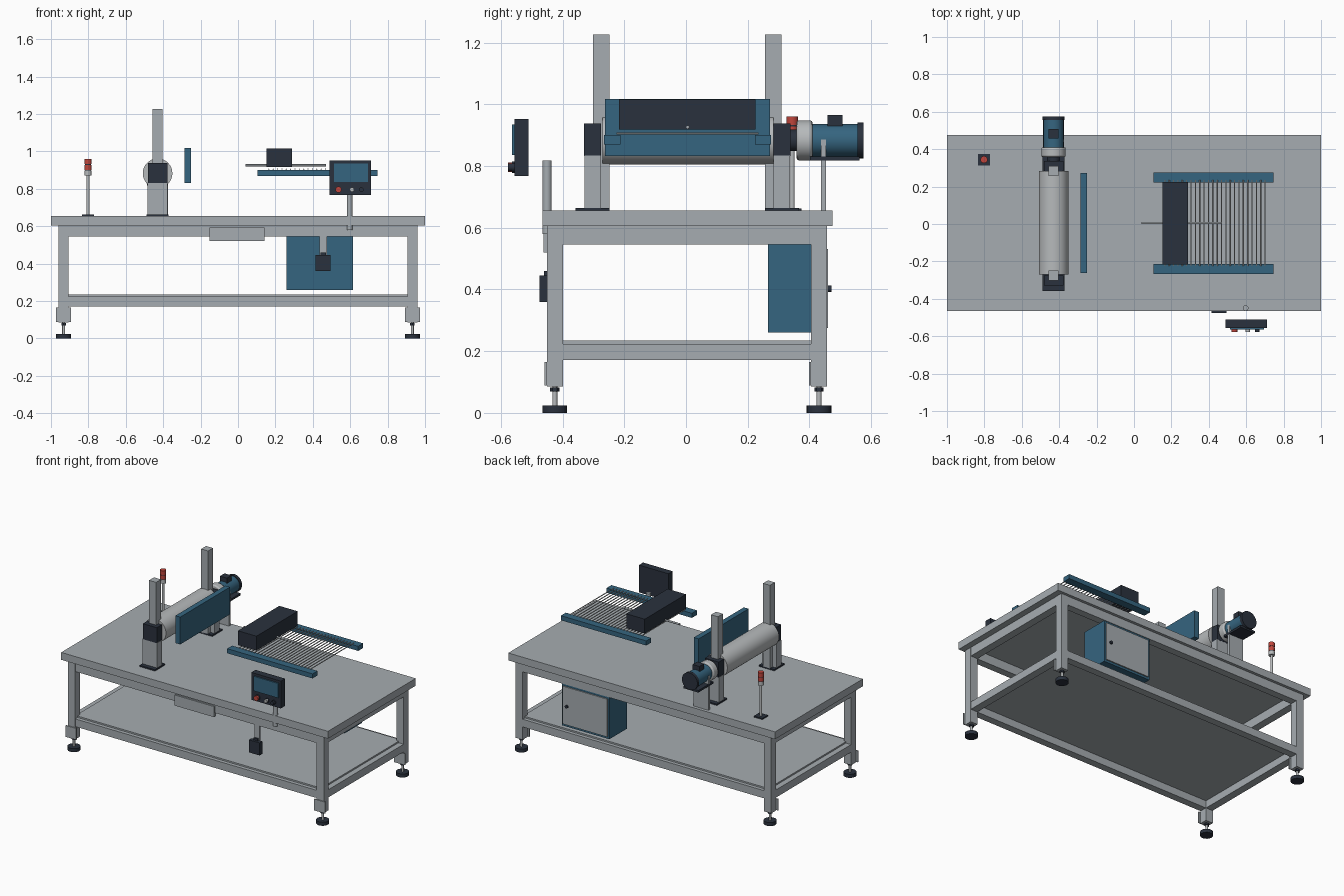
import bpy, math
from mathutils import Vector


def mat(name, rgb):
    m = bpy.data.materials.new(name)
    m.diffuse_color = (*rgb, 1)
    return m


GREY = mat("frame grey", (0.38, 0.415, 0.44))
STEEL = mat("light steel", (0.47, 0.49, 0.50))
BLUE = mat("machine blue", (0.036, 0.13, 0.215))
DARK = mat("dark slate", (0.023, 0.031, 0.047))
RED = mat("signal red", (0.52, 0.06, 0.045))


def box(name, x, y, z, m):
    """Box from (min, max) pairs."""
    bpy.ops.mesh.primitive_cube_add(size=1, location=[sum(p) / 2 for p in (x, y, z)])
    o = bpy.context.object
    o.scale = [p[1] - p[0] for p in (x, y, z)]
    bpy.ops.object.transform_apply(location=False, rotation=False, scale=True)
    o.name = name
    o.data.materials.append(m)
    return o


def rod(name, a, b, r, m, sides=24):
    """Cylinder between two points."""
    a, b = Vector(a), Vector(b)
    d = b - a
    bpy.ops.mesh.primitive_cylinder_add(vertices=sides, radius=r, depth=d.length, location=(a + b) / 2)
    o = bpy.context.object
    o.rotation_euler = d.to_track_quat('Z', 'Y').to_euler()
    bpy.ops.object.shade_smooth_by_angle(angle=math.radians(40))
    o.name = name
    o.data.materials.append(m)
    return o


# Table top and lower shelf
box("table_top", (-1, 1), (-0.465, 0.475), (0.605, 0.655), GREY)
box("shelf", (-0.92, 0.92), (-0.425, 0.432), (0.222, 0.234), GREY)

# Legs, foot plates and levelling feet
for sx in (-1, 1):
    for cy in (-0.425, 0.431):
        cx = sx * 0.932
        box("leg", (cx - 0.027, cx + 0.027), (cy - 0.026, cy + 0.026), (0.085, 0.605), GREY)
        box("foot_plate", (cx - 0.04, cx + 0.04), (cy - 0.033, cy - 0.026), (0.088, 0.165), GREY)
        rod("foot_pad", (cx, cy, 0), (cx, cy, 0.024), 0.04, DARK)
        rod("foot_stem", (cx, cy, 0.02), (cx, cy, 0.09), 0.008, STEEL, 12)
        rod("foot_nut", (cx, cy, 0.07), (cx, cy, 0.082), 0.015, DARK, 6)

# Upper and lower frame rails
for z in ((0.545, 0.605), (0.172, 0.224)):
    for cy in (-0.425, 0.431):
        box("long_rail", (-0.91, 0.91), (cy - 0.025, cy + 0.025), z, GREY)
    for cx in (-0.932, 0.932):
        box("cross_rail", (cx - 0.026, cx + 0.026), (-0.40, 0.406), z, GREY)

# Drawer plate, hanging pedal box
box("drawer_front", (-0.152, 0.143), (-0.461, -0.44), (0.52, 0.592), GREY)
box("switch_hanger", (0.437, 0.475), (-0.449, -0.435), (0.44, 0.55), GREY)
box("switch_box", (0.415, 0.495), (-0.475, -0.447), (0.36, 0.445), DARK)
box("switch_neck", (0.44, 0.47), (-0.46, -0.45), (0.445, 0.46), DARK)

# Electrical cabinet
box("cabinet", (0.258, 0.615), (0.265, 0.452), (0.26, 0.545), BLUE)
box("cabinet_door", (0.27, 0.603), (0.45, 0.46), (0.275, 0.531), GREY)
rod("cabinet_knob", (0.57, 0.458, 0.402), (0.57, 0.471, 0.402), 0.01, DARK, 16)

# Roller stands: column, pedestal, bearing block and base on both sides
RX, RZ = -0.43, 0.883
for s in (-1, 1):
    def side(a, b, s=s):
        return tuple(sorted((0.004 + s * a, 0.004 + s * b)))
    box("column", (RX - 0.026, RX + 0.026), side(0.252, 0.305), (0.66, 1.226), GREY)
    box("pedestal", (RX - 0.054, RX + 0.054), side(0.28, 0.333), (0.66, 0.834), GREY)
    box("bearing_block", (RX - 0.052, RX + 0.052), side(0.28, 0.334), (0.832, 0.937), DARK)
    box("stand_base", (RX - 0.058, RX + 0.058), side(0.252, 0.362), (0.655, 0.664), DARK)
rod("roller", (RX, -0.27, RZ), (RX, 0.284, RZ), 0.079, STEEL, 48)

# Drive motor behind the roller
rod("coupling", (RX, 0.33, RZ), (RX, 0.365, RZ), 0.035, DARK)
gear = rod("gearbox", (RX, 0.358, RZ), (RX, 0.41, RZ), 0.065, STEEL, 32)
bev = gear.modifiers.new("edge", 'BEVEL')
bev.width, bev.segments = 0.008, 2
rod("motor_body", (RX, 0.408, RZ), (RX, 0.556, RZ), 0.053, BLUE, 32)
rod("motor_cap", (RX, 0.555, RZ), (RX, 0.575, RZ), 0.058, DARK, 32)
box("terminal_box", (RX - 0.026, RX + 0.026), (0.458, 0.507), (0.925, 0.965), DARK)
box("motor_base", (RX - 0.056, RX + 0.056), (0.402, 0.562), (0.817, 0.831), DARK)
box("motor_support", (RX - 0.055, RX + 0.055), (0.438, 0.453), (0.655, 0.885), GREY)

# Guide plate beside the roller
box("guide_plate", (-0.286, -0.25), (-0.262, 0.272), (0.832, 1.017), BLUE)

# Conveyor: side rails, thin cross wires, scanner head and its bar
for y in ((-0.266, -0.213), (0.223, 0.276)):
    box("conveyor_rail", (0.105, 0.745), y, (0.869, 0.90), BLUE)
for i in range(24):
    x = 0.165 + i * 0.0233
    rod("conveyor_wire", (x, -0.225, 0.905), (x, 0.235, 0.905), 0.0032, STEEL, 8)
box("scanner_head", (0.152, 0.29), (-0.217, 0.225), (0.918, 1.015), DARK)
rod("scanner_bar", (0.04, 0.005, 0.926), (0.47, 0.005, 0.926), 0.006, GREY, 12)

# Operator panel with screen and buttons on a post
rod("panel_post", (0.597, -0.45, 0.58), (0.597, -0.45, 0.817), 0.015, GREY)
box("panel_box", (0.488, 0.71), (-0.555, -0.51), (0.767, 0.952), DARK)
box("panel_screen", (0.512, 0.695), (-0.563, -0.554), (0.836, 0.935), BLUE)
for x, r, m in ((0.537, 0.016, RED), (0.609, 0.012, STEEL), (0.66, 0.012, DARK)):
    rod("button_collar", (x, -0.563, 0.796), (x, -0.554, 0.796), r * 1.15, DARK)
    rod("button", (x, -0.577, 0.796), (x, -0.56, 0.796), r, m)

# Signal tower
TX, TY = -0.802, 0.344
box("tower_base", (TX - 0.032, TX + 0.032), (TY - 0.03, TY + 0.03), (0.655, 0.663), DARK)
rod("tower_pole", (TX, TY, 0.66), (TX, TY, 0.88), 0.008, STEEL, 16)
for z0, z1, r, m in ((0.872, 0.898, 0.019, STEEL), (0.898, 0.902, 0.017, DARK), (0.902, 0.928, 0.019, RED),
                     (0.928, 0.932, 0.017, DARK), (0.932, 0.96, 0.019, RED)):
    rod("tower_segment", (TX, TY, z0), (TX, TY, z1), r, m)
